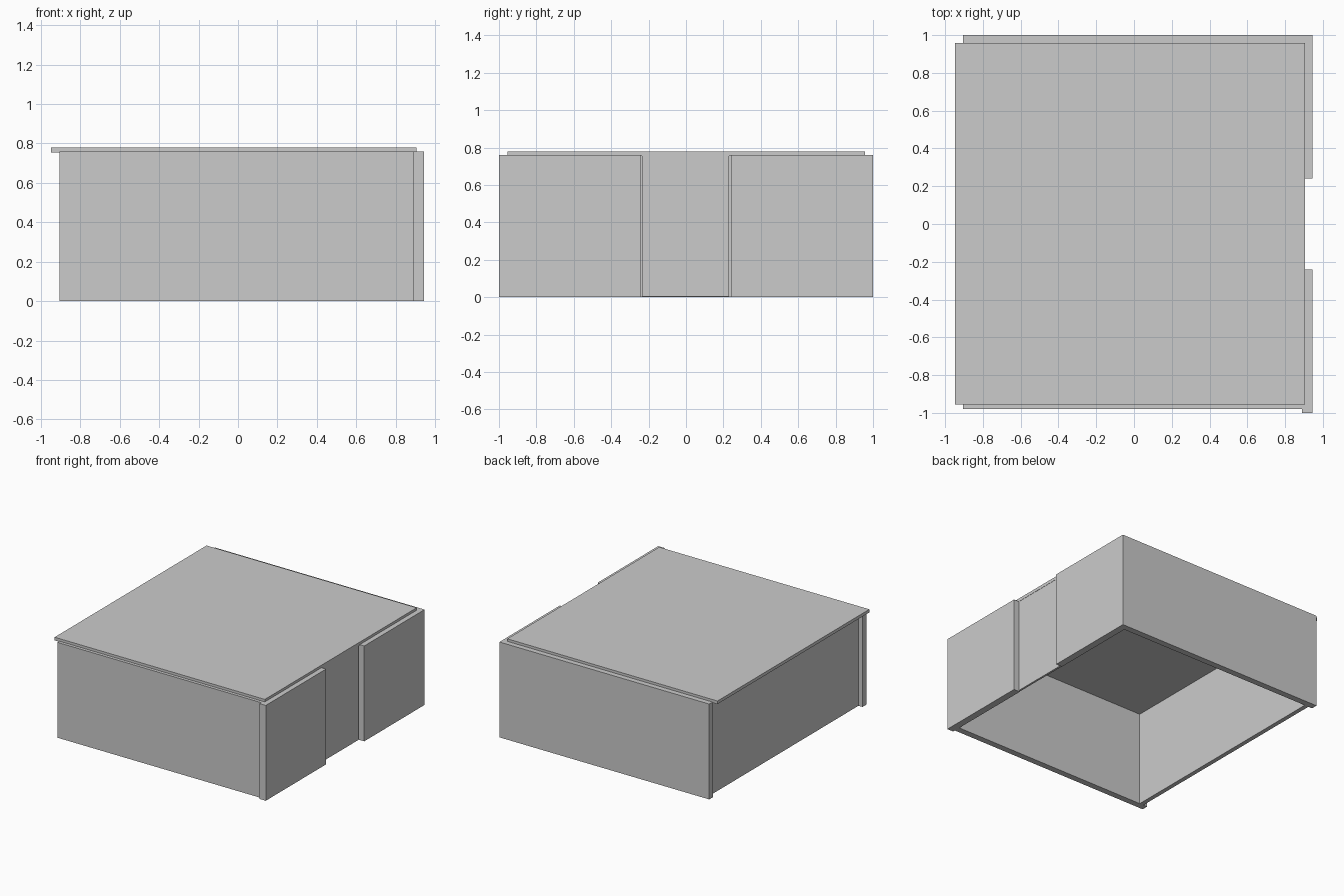
import bpy
import bmesh
from mathutils import Matrix, Vector

if "Cube" in bpy.data.objects:
    bpy.data.objects.remove(bpy.data.objects["Cube"])


def box(name, x, y, z):
    """Axis-aligned box from (min, max) pairs."""
    lo, hi = Vector((x[0], y[0], z[0])), Vector((x[1], y[1], z[1]))
    bm = bmesh.new()
    bmesh.ops.create_cube(bm, size=1, matrix=Matrix.Diagonal((*(hi - lo), 1)))
    mesh = bpy.data.meshes.new(name)
    bm.to_mesh(mesh)
    bm.free()
    obj = bpy.data.objects.new(name, mesh)
    obj.location = (lo + hi) / 2
    bpy.context.collection.objects.link(obj)
    return obj


WALL_Z = (0, 0.76)

# Walls around an open-bottomed room
box("front_wall", (-0.905, 0.89), (-0.98, -0.93), WALL_Z)
box("back_wall", (-0.905, 0.89), (0.95, 1.0), WALL_Z)
box("left_wall", (-0.87, -0.835), (-0.93, 0.95), WALL_Z)

# Two right-hand wall panels either side of the doorway
for label, side in (("front", -1), ("back", 1)):
    box(f"right_wall_{label}", (0.89, 0.945), sorted((side * 0.24, side)), WALL_Z)

# Thin recessed door
box("door", (0.887, 0.903), (-0.235, 0.23), (0.005, 0.765))

# Roof slab, offset to the left
box("roof", (-0.948, 0.905), (-0.955, 0.958), (0.755, 0.78))
